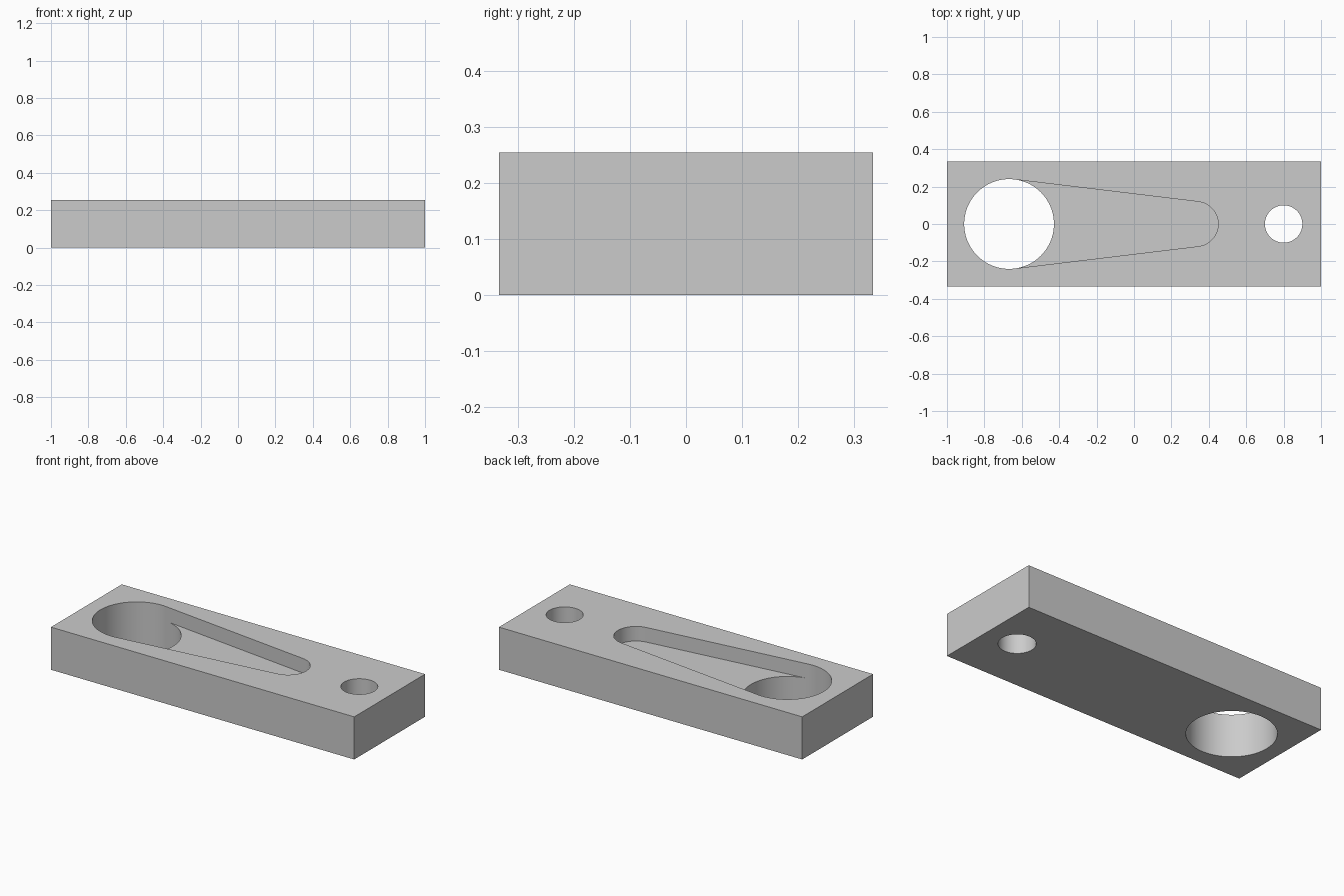
import bpy
import bmesh
from math import acos, cos, pi, sin

default_cube = bpy.data.objects.get("Cube")
if default_cube:
    bpy.data.objects.remove(default_cube, do_unlink=True)

LENGTH, WIDTH, HEIGHT = 2.0, 0.667, 0.254
BIG_X, BIG_R = -0.668, 0.24
TIP_X, TIP_R = 0.33, 0.12
BOLT_X, BOLT_R = 0.8, 0.1
POCKET_DEPTH = 0.087
OVERSHOOT = 0.1

grey = bpy.data.materials.new("plain grey")
grey.use_nodes = True
colour = (0.6, 0.6, 0.6, 1)
grey.diffuse_color = colour
grey.node_tree.nodes["Principled BSDF"].inputs["Base Color"].default_value = colour


def prism(name, outline, bottom, top):
    """Extrude a flat outline upward into a closed solid."""
    bm = bmesh.new()
    base = bm.faces.new([bm.verts.new((x, y, bottom)) for x, y in outline])
    extruded = bmesh.ops.extrude_face_region(bm, geom=[base])["geom"]
    moved = [v for v in extruded if isinstance(v, bmesh.types.BMVert)]
    bmesh.ops.translate(bm, verts=moved, vec=(0, 0, top - bottom))
    bmesh.ops.recalc_face_normals(bm, faces=bm.faces)
    mesh = bpy.data.meshes.new(name)
    bm.to_mesh(mesh)
    bm.free()
    mesh.materials.append(grey)
    obj = bpy.data.objects.new(name, mesh)
    bpy.context.collection.objects.link(obj)
    return obj


def arc(x, radius, start, end, steps):
    angles = [start + (end - start) * i / steps for i in range(steps + 1)]
    return [(x + radius * cos(a), radius * sin(a)) for a in angles]


def circle(x, radius, steps=128):
    return arc(x, radius, 0, 2 * pi, steps)[:-1]


# Rectangular block
hx, hy = LENGTH / 2, WIDTH / 2
block = prism("block", [(-hx, -hy), (hx, -hy), (hx, hy), (-hx, hy)], 0, HEIGHT)

# Tapered pocket: straight sides tangent to the large hole and the rounded tip
tangent = acos((BIG_R - TIP_R) / (TIP_X - BIG_X))
root = arc(BIG_X, BIG_R * 0.999, tangent, -tangent, 1)
pocket_outline = root + arc(TIP_X, TIP_R, -tangent, tangent, 48)

# Through holes and pocket cut from the block
cutters = [
    prism("large_hole_cutter", circle(BIG_X, BIG_R), -OVERSHOOT, HEIGHT + OVERSHOOT),
    prism("bolt_hole_cutter", circle(BOLT_X, BOLT_R), -OVERSHOOT, HEIGHT + OVERSHOOT),
    prism("pocket_cutter", pocket_outline, HEIGHT - POCKET_DEPTH, HEIGHT + OVERSHOOT),
]
bpy.ops.object.select_all(action="DESELECT")
bpy.context.view_layer.objects.active = block
block.select_set(True)
for cutter in cutters:
    cutter.hide_render = True
    cut = block.modifiers.new(cutter.name, "BOOLEAN")
    cut.operation = "DIFFERENCE"
    cut.solver = "EXACT"
    cut.object = cutter
    bpy.ops.object.modifier_apply(modifier=cut.name)
    bpy.data.objects.remove(cutter, do_unlink=True)

# Smooth hole walls with crisp rims
bpy.ops.object.shade_smooth_by_angle(angle=pi / 6)
